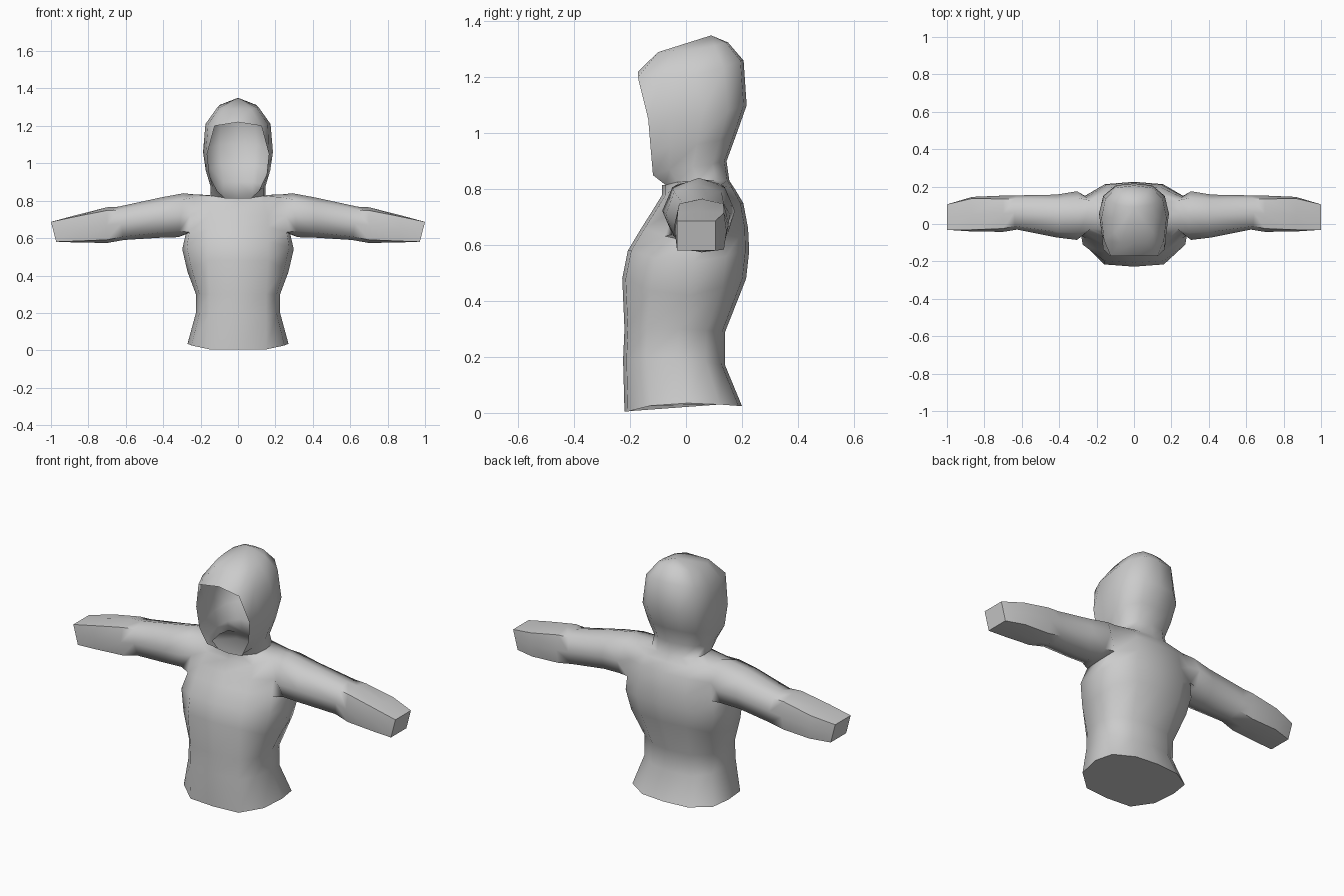
import bpy, bmesh, math

if "Cube" in bpy.data.objects:
    bpy.data.objects.remove(bpy.data.objects["Cube"])

cloth = bpy.data.materials.new("grey cloth")
cloth.diffuse_color = (0.6, 0.6, 0.6, 1)
cloth.use_nodes = True
cloth.node_tree.nodes["Principled BSDF"].inputs["Base Color"].default_value = cloth.diffuse_color

# Body levels: front, side and back height, half width,
# half width of the front panel, front y, back y
LEVELS = [
    (0.005, 0.035, 0.025, 0.270, 0.15, -0.220, 0.200),   # hem
    (0.19, 0.20, 0.17, 0.225, 0.15, -0.225, 0.140),      # waist
    (0.30, 0.30, 0.29, 0.225, 0.15, -0.220, 0.140),
    (0.48, 0.42, 0.48, 0.270, 0.16, -0.228, 0.215),
    (0.58, 0.54, 0.58, 0.298, 0.16, -0.208, 0.226),      # chest
    (0.66, 0.62, 0.66, 0.280, 0.16, -0.160, 0.222),      # armpit
    (0.72, 0.72, 0.75, 0.275, 0.16, -0.122, 0.205),
    (0.78, 0.835, 0.80, 0.250, 0.14, -0.085, 0.175),     # shoulder
    (0.815, 0.83, 0.83, 0.148, 0.07, -0.085, 0.155),     # neck
    (0.85, 0.88, 0.90, 0.148, 0.11, -0.118, 0.145),      # hood
    (0.93, 0.96, 0.99, 0.172, 0.152, -0.125, 0.178),
    (1.05, 1.06, 1.10, 0.187, 0.165, -0.135, 0.217),
    (1.20, 1.21, 1.26, 0.174, 0.125, -0.172, 0.206),
    (1.29, 1.30, 1.325, 0.110, 0.07, -0.100, 0.150),
]
ARMPIT, SHOULDER, NECK, HOOD_TOP = 5, 7, 8, 12

# Arm sections: x below, x above, bottom z, top z, front y, back y, squareness
ARM = [
    (0.32, 0.29, 0.605, 0.840, -0.085, 0.175, 0.72),
    (0.42, 0.41, 0.602, 0.818, -0.072, 0.157, 0.74),
    (0.61, 0.64, 0.590, 0.768, -0.030, 0.153, 0.80),
    (0.70, 0.70, 0.574, 0.765, -0.042, 0.152, 0.82),
    (0.86, 0.87, 0.577, 0.722, -0.040, 0.145, 0.90),
    (0.972, 1.00, 0.580, 0.687, -0.032, 0.105, 1.00),
]


def body_ring(bm, i):
    """Twelve points, counted from the front centre round by +x."""
    zf, zs, zb, w, x1, yf, yb = LEVELS[i]
    h, c = (yb - yf) / 2, (yb + yf) / 2
    hood = i > NECK
    lip = 0.0 if hood else 0.012
    side = 0.93 if i in (5, 6, 7) else 0.92
    zmid = zf * 0.3 + zs * 0.7
    half = [
        (0, yf, zf + (0.02 if i == HOOD_TOP else 0)),
        (x1, yf + lip, zf),
        (w * side, c - h * 0.55, zmid),
        (w, c + h * 0.08, zs),
        (w * (0.88 if hood else side), c + h * 0.62, (zs + zb) / 2),
        (w * 0.52, yb - h * 0.06, zb),
        (0, yb, zb),
    ]
    pts = half + [(-x, y, z) for x, y, z in half[5:0:-1]]
    return [None if NECK < i < HOOD_TOP and k == 0 else bm.verts.new(p)
            for k, p in enumerate(pts)]


def loft(bm, a, b):
    n = len(a)
    for k in range(n):
        quad = [a[k], a[(k + 1) % n], b[(k + 1) % n], b[k]]
        if None not in quad:
            bm.faces.new(quad)


def arm_ring(bm, section, s):
    xb, xt, z0, z1, y0, y1, q = section
    cy, hy, cz, hz = (y0 + y1) / 2, (y1 - y0) / 2, (z0 + z1) / 2, (z1 - z0) / 2
    out = []
    for u, v in [(-q, -q), (0, -1), (q, -q), (1, 0), (q, q), (0, 1), (-q, q), (-1, 0)]:
        x = xb + (xt - xb) * (v + 1) / 2
        out.append(bm.verts.new((s * x, cy + u * hy, cz + v * hz)))
    return out


bm = bmesh.new()
rings = [body_ring(bm, i) for i in range(len(LEVELS))]

# Torso, neck and hood, leaving the face and armholes open
for i in range(len(rings) - 1):
    a, b = rings[i], rings[i + 1]
    for k in range(12):
        if ARMPIT <= i < SHOULDER and k in (2, 3, 8, 9):
            continue
        quad = [a[k], a[(k + 1) % 12], b[(k + 1) % 12], b[k]]
        if None not in quad:
            bm.faces.new(quad)

# Hem cap and hood crown
bm.faces.new(rings[0][::-1])
crown = bm.verts.new((0, 0.09, 1.35))
for k in range(12):
    bm.faces.new((rings[-1][k], rings[-1][(k + 1) % 12], crown))

# Sleeves grow out of the armholes and end in flat cuffs
for s in (1, -1):
    f, m, r = (2, 3, 4) if s > 0 else (10, 9, 8)
    lo, mid, hi = rings[ARMPIT:SHOULDER + 1]
    prev = [lo[f], lo[m], lo[r], mid[r], hi[r], hi[m], hi[f], mid[f]]
    for section in ARM:
        ring = arm_ring(bm, section, s)
        loft(bm, prev, ring)
        prev = ring
    bm.faces.new(prev)

bmesh.ops.recalc_face_normals(bm, faces=bm.faces)
mesh = bpy.data.meshes.new("hooded_top")
bm.to_mesh(mesh)
bm.free()
mesh.materials.append(cloth)
top = bpy.data.objects.new("hooded_top", mesh)
bpy.context.collection.objects.link(top)
bpy.context.view_layer.objects.active = top
top.select_set(True)
bpy.ops.object.shade_smooth_by_angle(angle=math.radians(60))
